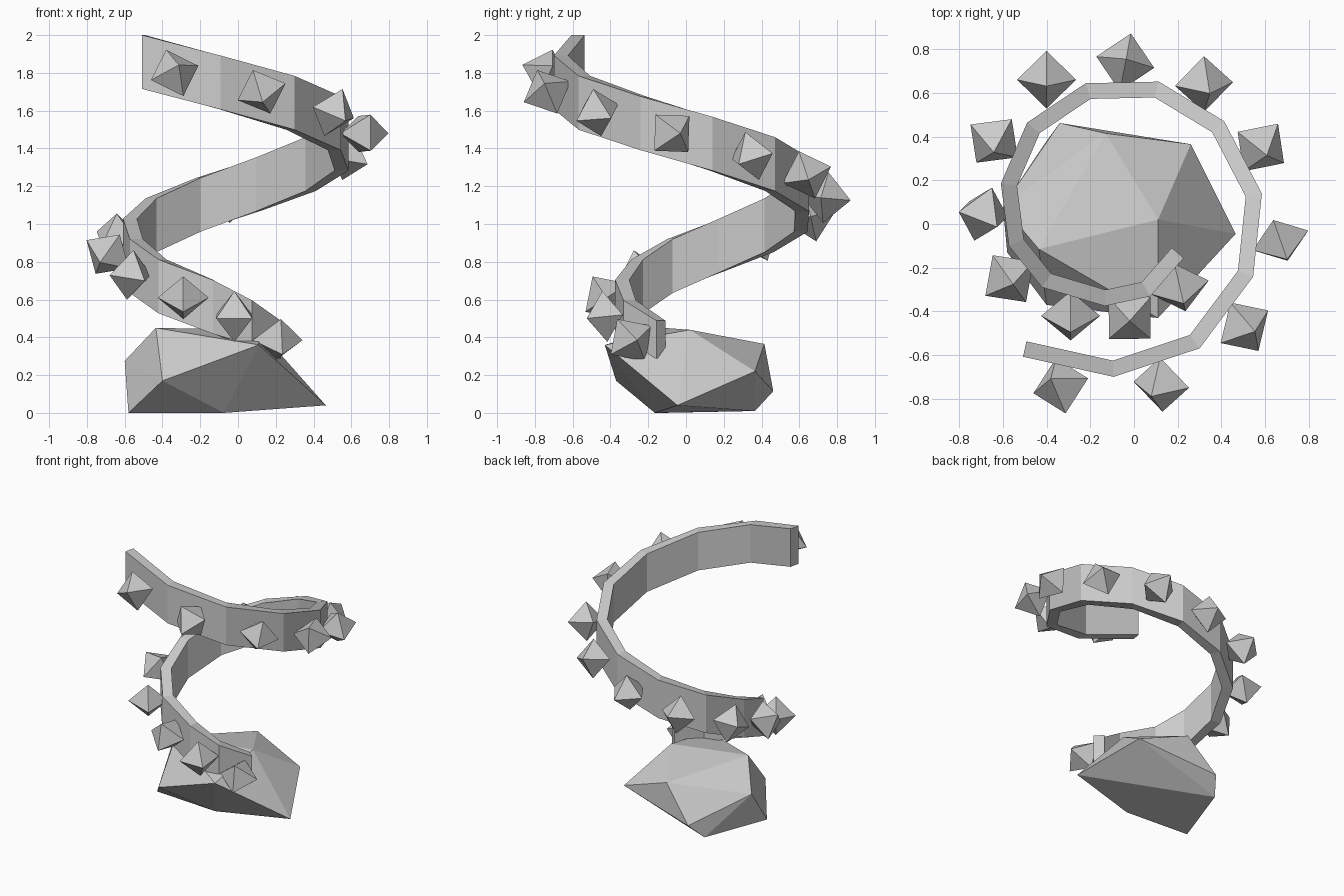
import bpy, bmesh
from mathutils import Vector

if "Cube" in bpy.data.objects:
    bpy.data.objects.remove(bpy.data.objects["Cube"])

grey = bpy.data.materials.new("stone_grey")
grey.diffuse_color = (0.6, 0.6, 0.6, 1)
grey.use_nodes = True
grey.node_tree.nodes["Principled BSDF"].inputs["Base Color"].default_value = grey.diffuse_color


def finish(name, bm):
    bmesh.ops.recalc_face_normals(bm, faces=bm.faces)
    mesh = bpy.data.meshes.new(name)
    bm.to_mesh(mesh)
    bm.free()
    mesh.materials.append(grey)
    obj = bpy.data.objects.new(name, mesh)
    bpy.context.collection.objects.link(obj)
    return obj


def hull(name, points):
    bm = bmesh.new()
    for p in points:
        bm.verts.new(p)
    bmesh.ops.convex_hull(bm, input=bm.verts)
    return finish(name, bm)


# Faceted boulder at the foot
hull("base_rock", [
    (.465, -.045, .04), (.11, -.43, .36), (-.40, -.37, .17), (-.075, -.165, 0),
    (-.58, -.13, 0), (-.41, .365, .01), (.26, .365, .22), (.11, .02, .44),
    (-.435, -.115, .45), (-.13, .415, .365), (-.34, .462, .115), (-.60, .08, .275)])

# Rising spiral band: rectangular section swept along a widening path
path = [Vector(p) for p in [
    (.20, -.132), (.055, -.298), (-.132, -.338), (-.40, -.258), (-.538, -.085),
    (-.572, .18), (-.46, .44), (-.21, .608), (.104, .615), (.385, .445),
    (.548, .132), (.51, -.228), (.278, -.538), (-.095, -.662), (-.50, -.572)]]
HALF = .036
bm = bmesh.new()
rings = []
for i, p in enumerate(path):
    d_in = (p - path[max(i - 1, 0)]).normalized()
    d_out = (path[min(i + 1, len(path) - 1)] - p).normalized()
    d = (d_in + d_out).normalized()
    out = Vector((-d.y, d.x)) * HALF / max(d.dot(d_out), d.dot(d_in))
    top = .488 + .108 * i
    bottom = top - (.285 if i > 1 else .2 + .04 * i)
    rings.append([bm.verts.new((*(p + out * s), z))
                  for s, z in ((1, top), (1, bottom), (-1, bottom), (-1, top))])
for a, b in zip(rings, rings[1:]):
    for k in range(4):
        bm.faces.new((a[k], a[(k + 1) % 4], b[(k + 1) % 4], b[k]))
bm.faces.new(rings[0])
bm.faces.new(rings[-1])
finish("spiral_band", bm)

# Octahedral crystals along the band: centre and two approximate axes
R = .135
crystals = [
    ((.21, -.29, .385), (.85, .2, 0), (.1, -.5, .75)),
    ((-.02, -.43, .51), (0, -.1, 1), (.7, -.7, 0)),
    ((-.29, -.42, .61), (.95, 0, 0), (0, .75, .5)),
    ((-.57, -.25, .73), (-.5, .7, .2), (.75, .5, 0)),
    ((-.69, .045, .84), (-.75, .07, .5), (.2, .75, .3)),
    ((-.64, .38, .93), (.57, .7, .3), (-.7, .5, .2)),
    ((-.40, .66, 1.04), (0, .9, .2), (.98, 0, 0)),
    ((-.04, .74, 1.14), (.17, .88, -.1), (.95, -.27, 0)),
    ((.32, .64, 1.26), (0, .88, .3), (.93, 0, -.2)),
    ((.58, .35, 1.36), (.58, .8, .1), (.75, -.48, -.3)),
    ((.67, -.075, 1.48), (.85, .3, 0), (.2, -.67, .75)),
    ((.505, -.47, 1.59), (-.44, .76, .3), (.75, .54, -.2)),
    ((.125, -.735, 1.70), (.04, -.9, -.4), (-.3, -.34, .75)),
    ((-.335, -.74, 1.80), (.16, -.93, .31), (-.35, .25, .94))]
for n, (c, a, b) in enumerate(crystals):
    c, a, b = Vector(c), Vector(a).normalized(), Vector(b)
    b = (b - a * b.dot(a)).normalized()
    hull(f"crystal_{n + 1}",
         [c + axis * s * R for axis in (a, b, a.cross(b)) for s in (1, -1)])
